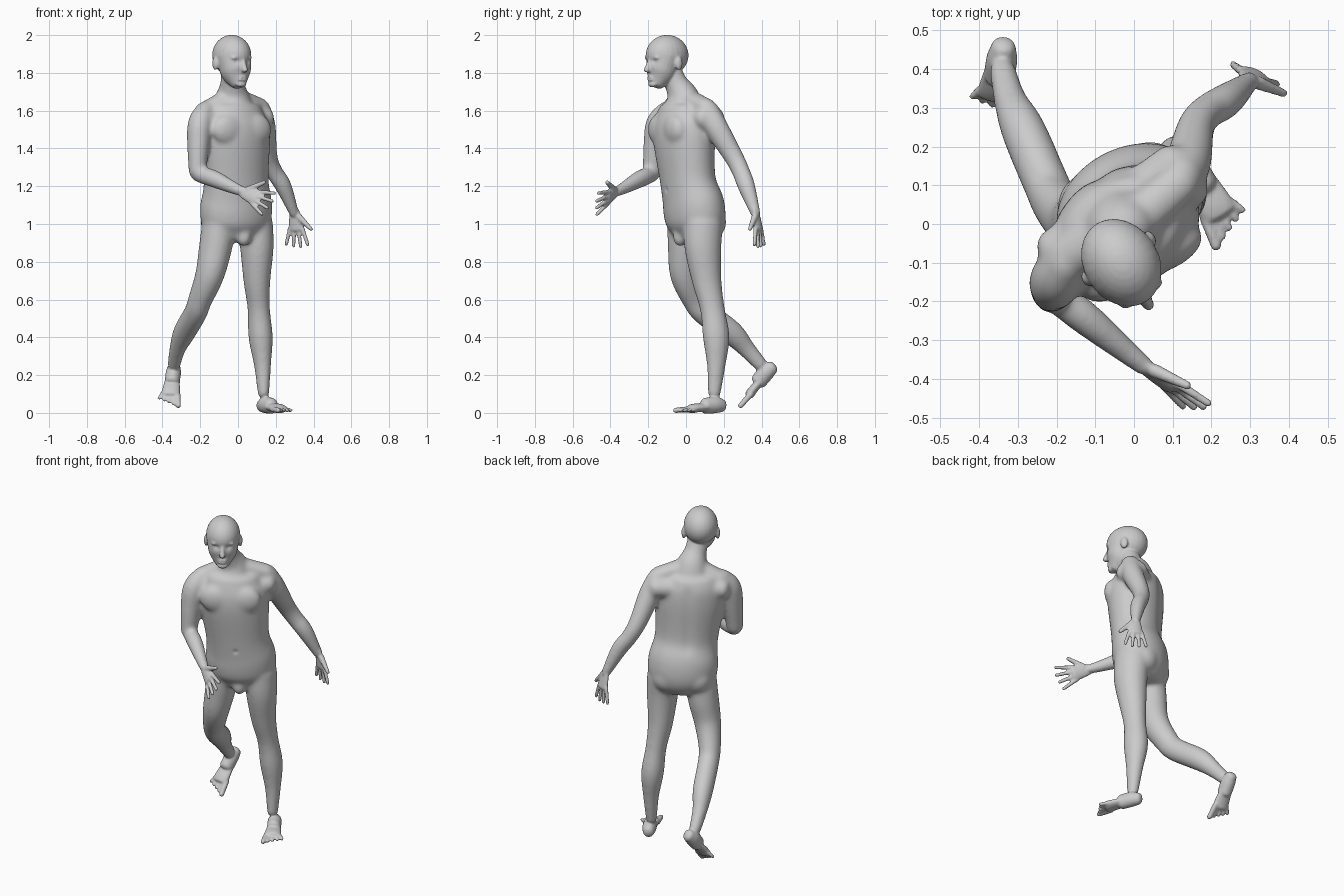
import bpy, bmesh, math
from mathutils import Matrix, Vector

if "Cube" in bpy.data.objects:
    bpy.data.objects.remove(bpy.data.objects["Cube"])

IDENTITY = Matrix.Identity(4)
LEFT_RIGHT = (1, -1)


def frame(origin, along, up, size=1.0):
    """Local axes: x to the side, y along the part, z towards up."""
    y = Vector(along).normalized()
    z = Vector(up)
    z = (z - y * z.dot(y)).normalized()
    turn = Matrix((y.cross(z), y, z)).transposed().to_4x4()
    return Matrix.Translation(origin) @ turn @ Matrix.Scale(size, 4)


def resample(rows, steps=5):
    """Catmull-Rom curve through rows of (x, y, z, radius)."""
    p = [Vector(row) for row in rows]
    p = [p[0] * 2 - p[1]] + p + [p[-1] * 2 - p[-2]]
    out = []
    for a, b, c, d in zip(p, p[1:], p[2:], p[3:]):
        for i in range(steps):
            t = i / steps
            out.append((b * 2 + (c - a) * t + (a * 2 - b * 5 + c * 4 - d) * t ** 2
                        + (b * 3 - a - c * 3 + d) * t ** 3) * 0.5)
    return out + [p[-2]]


def loft(bm, rows, side=(1, 0, 0), depth=1.0, cap=0.9, place=IDENTITY, sides=24):
    """Tube with rounded ends; depth scales each section across the side axis."""
    points = resample(rows)
    centres = [point.xyz for point in points]
    radii = [point.w for point in points]
    start = (centres[0] - centres[1]).normalized() * radii[0] * cap
    end = (centres[-1] - centres[-2]).normalized() * radii[-1] * cap
    first, last = points[0], points[-1]
    for s in (0.5, 0.8, 1.0):
        shrink = math.sqrt(max(1 - s * s, 0.02))
        centres = [first.xyz + start * s] + centres + [last.xyz + end * s]
        radii = [first.w * shrink] + radii + [last.w * shrink]
    rings = []
    for i, (centre, radius) in enumerate(zip(centres, radii)):
        tangent = (centres[min(i + 1, len(centres) - 1)] - centres[max(i - 1, 0)]).normalized()
        u = Vector(side)
        u = (u - tangent * u.dot(tangent)).normalized()
        w = tangent.cross(u) * depth
        angles = [math.tau * k / sides for k in range(sides)]
        rings.append([bm.verts.new(place @ (centre + (u * math.cos(a) + w * math.sin(a)) * radius))
                      for a in angles])
    for a, b in zip(rings, rings[1:]):
        for k in range(sides):
            j = (k + 1) % sides
            bm.faces.new((a[k], a[j], b[j], b[k]))
    bm.faces.new(rings[0][::-1])
    bm.faces.new(rings[-1])


def ball(bm, centre, radii, place=IDENTITY):
    matrix = place @ Matrix.Translation(centre) @ Matrix.Diagonal((*radii, 1))
    bmesh.ops.create_uvsphere(bm, u_segments=24, v_segments=16, radius=1, matrix=matrix)


def fuse(bm, voxel, rounds):
    """Merge overlapping pieces into one smooth skin."""
    source = bpy.data.meshes.new("skin_source")
    bm.to_mesh(source)
    bm.free()
    helper = bpy.data.objects.new("skin_helper", source)
    bpy.context.collection.objects.link(helper)
    remesh = helper.modifiers.new("skin", 'REMESH')
    remesh.mode, remesh.voxel_size = 'VOXEL', voxel
    soften = helper.modifiers.new("soften", 'SMOOTH')
    soften.factor, soften.iterations = 0.5, rounds
    bpy.context.view_layer.update()
    depsgraph = bpy.context.evaluated_depsgraph_get()
    result = bpy.data.meshes.new_from_object(helper.evaluated_get(depsgraph))
    fused = bmesh.new()
    fused.from_mesh(result)
    bpy.data.objects.remove(helper)
    bpy.data.meshes.remove(source)
    bpy.data.meshes.remove(result)
    return fused


def dent(bm, centre, radius, push):
    """Press the skin softly around a point."""
    for vert in bm.verts:
        distance = (vert.co - centre).length / radius
        if distance < 2.5:
            vert.co += push * math.exp(-distance * distance)


def hand(bm, place):
    # palm, four fingers, thumb; local z points to the thumb side
    loft(bm, [(0, -.02, 0, .025), (0, .03, 0, .036), (0, .09, 0, .043)],
         side=(0, 0, 1), depth=.45, cap=.3, place=place)
    for i in range(4):
        z = .034 - .023 * i
        length = .095 - .01 * abs(i - 1.2)
        loft(bm, [(0, .08, z, .012), (.01, .09 + length, z * 1.8, .01)], place=place, sides=12)
    loft(bm, [(0, .02, .02, .018), (.01, .09, .09, .011)], place=place, sides=12)


def foot(bm, place, big):
    # sole, then five toes; big is the side of the big toe
    loft(bm, [(0, .02, .036, .03), (0, .06, .04, .038), (0, .12, .035, .037)], depth=1.1, cap=.6, place=place)
    loft(bm, [(0, .1, .03, .037), (0, .17, .025, .045), (0, .2, .02, .046)], depth=.5, cap=.3, place=place)
    for i in range(5):
        x = big * (.034 - .0185 * i)
        radius = .0105 if i else .0155
        loft(bm, [(x, .19, .018, radius), (x * 1.35, .266 - .011 * i, .013, radius * .9)],
             place=place, sides=12)


# ---- trunk and neck
body = bmesh.new()
chest = Matrix.Rotation(math.radians(28), 4, 'Z')
across = chest @ Vector((1, 0, 0))
loft(body, [(-.01, .05, .93, .14), (-.01, .05, 1, .19), (-.01, .04, 1.1, .2), (-.01, .01, 1.23, .18),
            (-.02, -.01, 1.45, .2), (-.03, -.01, 1.55, .19), (-.03, -.01, 1.62, .16)],
     side=across, depth=.76, cap=.2, sides=40)
loft(body, [(-.03, -.01, 1.6, .12), (-.03, -.02, 1.68, .09), (-.03, -.05, 1.74, .066), (-.03, -.08, 1.81, .06)],
     side=across, depth=.95, cap=.3)
for s in LEFT_RIGHT:
    ball(body, (s * .08 - .03, -.1, 1.5), (.095, .05, .085), chest)
    ball(body, (s * .085 + .01, .09, 1.01), (.09, .09, .095), chest)
ball(body, (.03, -.03, .93), (.04, .04, .05))

# ---- shoulder girdle and neck slopes
loft(body, [(-.19, -.1, 1.55, .07), (.13, .13, 1.56, .07)], side=(0, 0, 1), depth=1.3, cap=.6)
for tip in ((-.18, -.09, 1.6), (.12, .11, 1.62)):
    loft(body, [(-.03, -.02, 1.68, .05), (*tip, .045)], side=(0, 0, 1), depth=1.2)

# ---- right leg, bent behind
loft(body, [(-.1, 0, 1, .09), (-.12, 0, .87, .087), (-.15, 0, .73, .076), (-.2, .05, .6, .063),
            (-.225, .1, .53, .06), (-.285, .24, .425, .058), (-.32, .32, .34, .043), (-.34, .4, .25, .034)],
     side=(1, .3, 0), depth=1.12)
# ---- left leg, standing
loft(body, [(.09, .09, 1, .095), (.1, .09, .87, .088), (.1, .11, .7, .071), (.11, .14, .55, .059),
            (.12, .16, .4, .064), (.13, .16, .25, .045), (.135, .15, .1, .031)],
     side=(1, .3, 0), depth=1.12)

# ---- right arm, bent in front
loft(body, [(-.17, -.09, 1.6, .055), (-.2, -.14, 1.53, .066), (-.21, -.16, 1.42, .06), (-.215, -.18, 1.27, .046)],
     depth=1.1, cap=.7)
loft(body, [(-.21, -.18, 1.265, .044), (-.13, -.24, 1.24, .047), (-.02, -.33, 1.19, .034), (.03, -.37, 1.17, .028)],
     side=(0, 0, 1), depth=.95)
# ---- left arm, swung back
loft(body, [(.115, .11, 1.6, .06), (.14, .16, 1.51, .06), (.16, .25, 1.36, .049), (.19, .29, 1.28, .045),
            (.24, .32, 1.2, .044), (.3, .37, 1.05, .026)], side=(1, -.4, 0), depth=1.08)
body = fuse(body, .009, 18)

# ---- hands and feet
hand(body, frame((.026, -.37, 1.17), (.18, -.115, -.085), (.35, .15, .9), 1.04))
hand(body, frame((.3, .37, 1.06), (.1, .15, -.97), (.9, -.4, 0)))
foot(body, frame((.115, .21, 0), (.5, -.87, 0), (0, 0, 1), 1.05), 1)
foot(body, frame((-.335, .5, .23), (-.03, -.2, -.2), (0, -.75, .65), 1.06), -1)

# ---- head: skull, jaw, nose, lips, chin, brow, ears
head = Matrix.Translation((-.033, -.1, 0)) @ Matrix.Rotation(math.radians(33), 4, 'Z')
ball(body, (0, 0, 1.893), (.097, .12, .108), head)
loft(body, [(0, -.07, 1.74, .042), (0, -.045, 1.79, .076), (0, -.03, 1.84, .088), (0, -.016, 1.89, .096)],
     cap=.4, place=head)
loft(body, [(0, -.11, 1.865, .011), (0, -.13, 1.812, .016)], cap=.6, place=head, sides=12)
for z in (1.777, 1.764):
    ball(body, (0, -.105, z), (.026, .012, .008), head)
ball(body, (0, -.094, 1.74), (.03, .018, .017), head)
for s in LEFT_RIGHT:
    ball(body, (s * .032, -.096, 1.88), (.032, .015, .013), head)
    ball(body, (s * .096, .012, 1.85), (.014, .022, .036), head)
body = fuse(body, .006, 5)

# ---- eye sockets, mouth line, spine groove and navel
inward = head.to_3x3() @ Vector((0, 1, 0))
forward = chest.to_3x3() @ Vector((0, -1, 0))
for s in LEFT_RIGHT:
    dent(body, head @ Vector((s * .035, -.107, 1.86)), .015, inward * .007)
dent(body, head @ Vector((0, -.116, 1.77)), .008, inward * .003)
for i in range(11):
    dent(body, chest @ Vector((-.025, .14, 1.2 + .036 * i)), .033, forward * .0045)
dent(body, chest @ Vector((0, -.12, 1.18)), .014, forward * -.005)

# ---- one matte grey material on the finished figure
grey = bpy.data.materials.new("matte grey")
grey.use_nodes = True
colour = (.6, .6, .6, 1)
grey.diffuse_color = colour
grey.node_tree.nodes["Principled BSDF"].inputs["Base Color"].default_value = colour
mesh = bpy.data.meshes.new("body")
for face in body.faces:
    face.smooth = True
body.to_mesh(mesh)
body.free()
mesh.materials.append(grey)
figure = bpy.data.objects.new("body", mesh)
bpy.context.collection.objects.link(figure)
